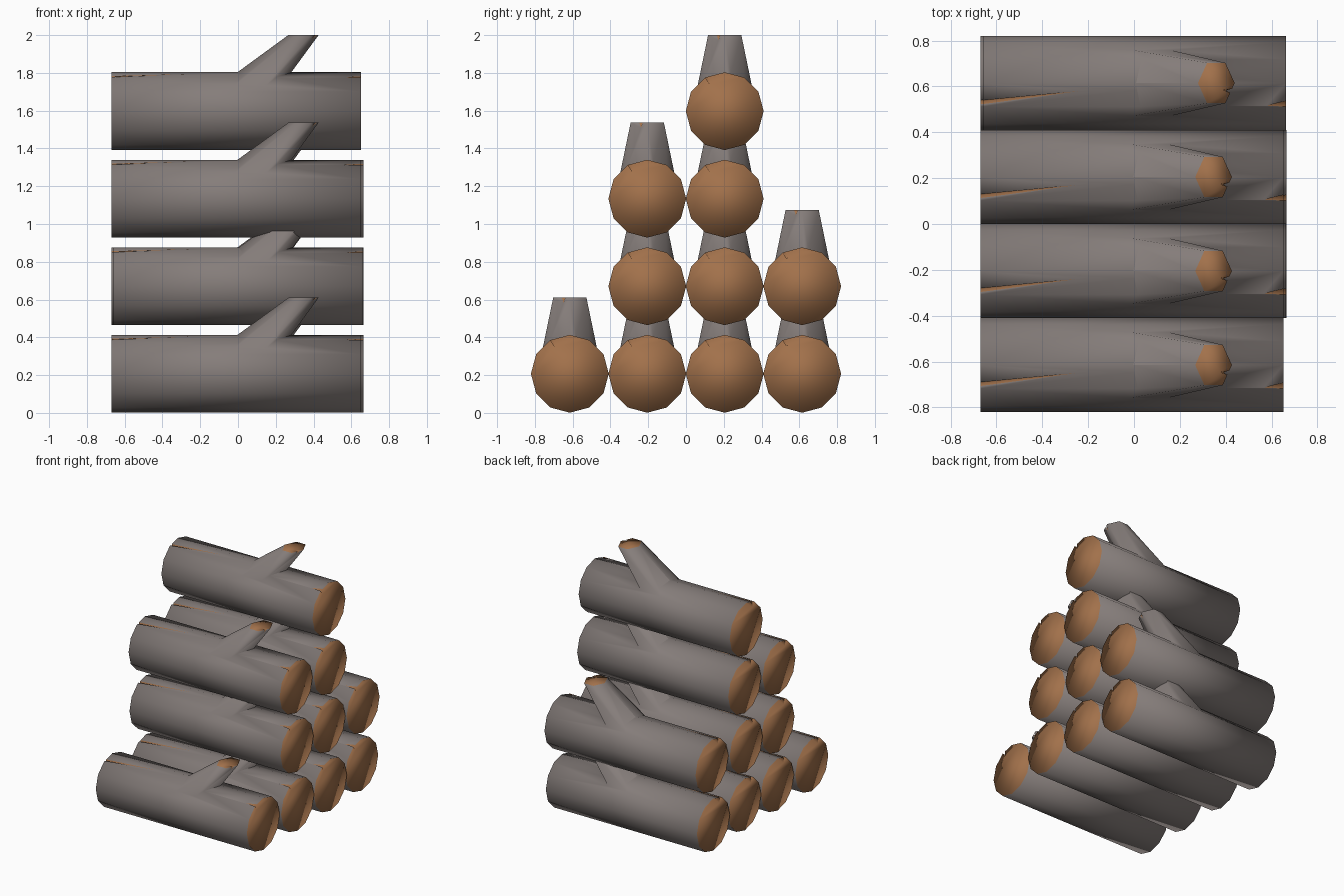
import bpy, bmesh, math
from mathutils import Vector

if "Cube" in bpy.data.objects:
    bpy.data.objects.remove(bpy.data.objects["Cube"])


def material(name, rgb):
    m = bpy.data.materials.new(name)
    m.diffuse_color = (*rgb, 1)
    m.use_nodes = True
    m.node_tree.nodes["Principled BSDF"].inputs["Base Color"].default_value = m.diffuse_color
    return m


MATS = [material("grey bark", (0.235, 0.205, 0.195)),
        material("cut wood", (0.36, 0.165, 0.07))]


def make_object(name, bm, pick):
    """Turn a bmesh into an object, choosing each face's material by rule."""
    bmesh.ops.recalc_face_normals(bm, faces=bm.faces[:])
    for f in bm.faces:
        f.material_index = pick(f)
    me = bpy.data.meshes.new(name)
    bm.to_mesh(me)
    bm.free()
    for m in MATS:
        me.materials.append(m)
    ob = bpy.data.objects.new(name, me)
    bpy.context.collection.objects.link(ob)
    return ob


def loft(name, ring_a, ring_b, pick):
    bm = bmesh.new()
    a = [bm.verts.new(p) for p in ring_a]
    b = [bm.verts.new(p) for p in ring_b]
    n = len(a)
    for i in range(n):
        j = (i + 1) % n
        bm.faces.new((a[i], a[j], b[j], b[i]))
    bm.faces.new(a[::-1])
    bm.faces.new(b)
    return make_object(name, bm, pick)


def wedge(name, points):
    """Four-point splinter used to cut a crack; leaves raw wood inside."""
    bm = bmesh.new()
    v = [bm.verts.new(p) for p in points]
    for t in ((0, 1, 2), (0, 1, 3), (1, 2, 3), (0, 2, 3)):
        bm.faces.new([v[i] for i in t])
    return make_object(name, bm, lambda f: 1)


# trunk: twelve-sided cylinder along x
R = 0.206
def trunk_ring(x):
    return [(x, R * math.cos(math.tau * i / 12), R * math.sin(math.tau * i / 12))
            for i in range(12)]

trunk = loft("trunk", trunk_ring(-0.67), trunk_ring(0.652),
             lambda f: int(abs(f.normal.x) > 0.9))

# branch stub: leaning, tapering hexagon with a level cut on top
def stub_ring(cx, rx, ry, z):
    return [(cx + rx * math.cos(math.tau * i / 6),
             ry * math.sin(math.tau * i / 6) / math.sin(math.pi / 3), z)
            for i in range(6)]

stub = loft("branch_stub", stub_ring(0.0075, 0.1825, 0.155, 0.08),
            stub_ring(0.347, 0.08, 0.088, 0.403),
            lambda f: int(f.normal.z > 0.95))

# cracks in both ends and in the stub
cracks = [
    wedge("left_crack", [(-0.69, -0.105, 0.21), (-0.69, -0.075, 0.22),
                         (-0.69, -0.08, 0.14), (-0.2, -0.03, 0.203)]),
    wedge("right_crack", [(0.68, -0.125, 0.21), (0.68, -0.07, 0.22),
                          (0.68, -0.073, 0.13), (0.56, -0.1, 0.182)]),
    wedge("stub_crack", [(0.45, -0.06, 0.42), (0.45, -0.015, 0.42),
                         (0.365, -0.03, 0.42), (0.405, -0.035, 0.35)]),
]

for helper, op in [(stub, 'UNION')] + [(c, 'DIFFERENCE') for c in cracks]:
    mod = trunk.modifiers.new(helper.name, 'BOOLEAN')
    mod.operation = op
    mod.solver = 'EXACT'
    mod.object = helper
    helper.hide_render = True

dg = bpy.context.evaluated_depsgraph_get()
log_mesh = bpy.data.meshes.new_from_object(trunk.evaluated_get(dg))
log_mesh.name = "log"
for p in log_mesh.polygons:
    p.use_smooth = True
for ob in [trunk, stub] + cracks:
    bpy.data.objects.remove(ob)

# stack: columns of logs from front to back, with slight lengthwise shifts
SHIFTS = [[0.0], [0.013, 0.008, 0.0], [0.013, 0.0, 0.013, 0.0], [0.0, 0.012]]
for c, column in enumerate(SHIFTS):
    for r, dx in enumerate(column):
        log = bpy.data.objects.new(f"log_column{c + 1}_row{r + 1}", log_mesh)
        log.location = (dx, -0.615 + 0.41 * c, 0.207 + 0.4635 * r)
        bpy.context.collection.objects.link(log)
